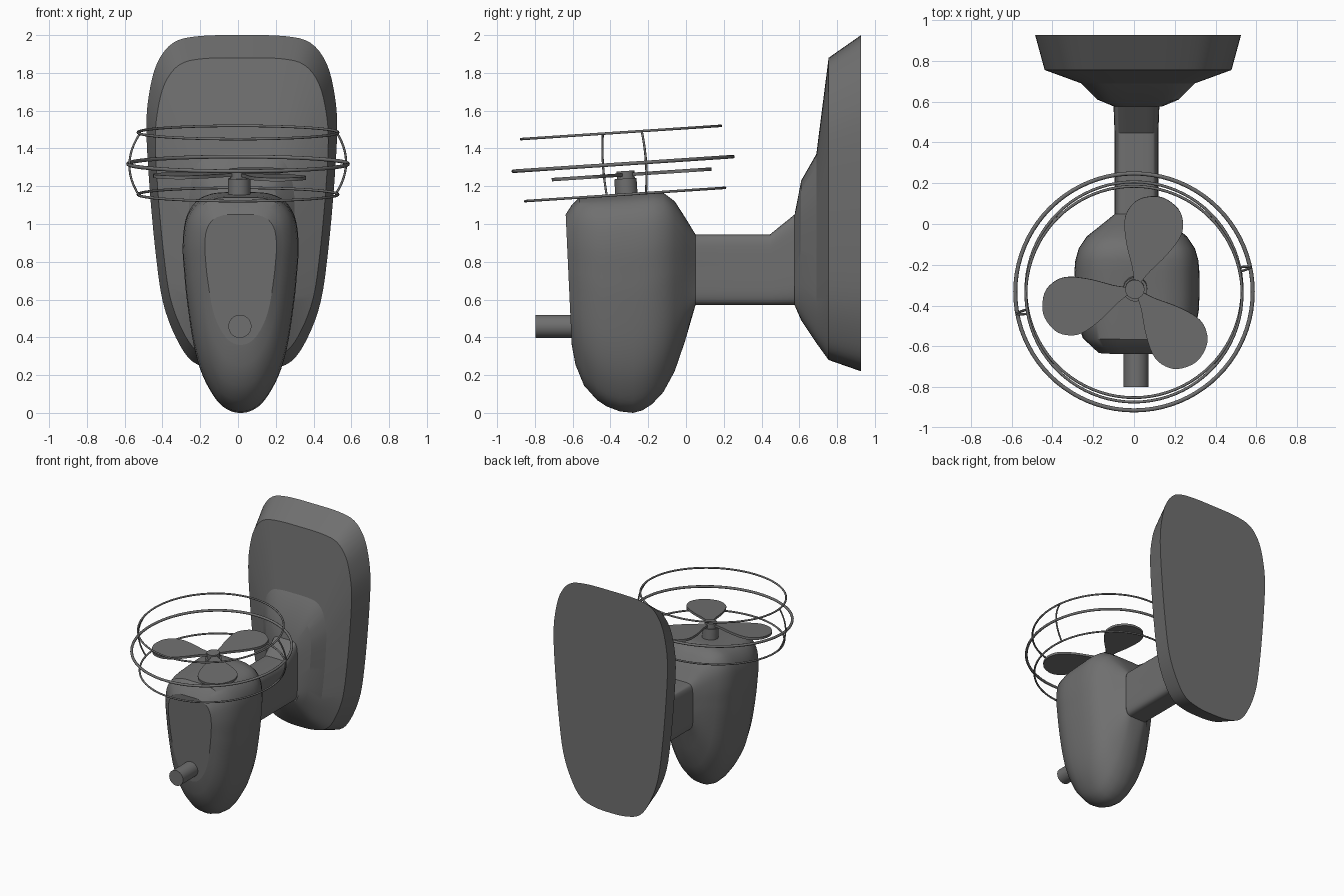
import bpy, bmesh, math
from mathutils import Matrix, Vector

if "Cube" in bpy.data.objects:
    bpy.data.objects.remove(bpy.data.objects["Cube"])

# Half outlines from top centre to bottom centre: x in 0..1, z in 0..1
BODY = [(0, 1), (.3, 1), (.55, .99), (.79, .955), (.95, .88), (1, .76), (.97, .63), (.925, .51),
        (.81, .31), (.655, .17), (.42, .06), (.21, .013), (0, 0)]
PLATE = [(0, 1), (.45, .997), (.72, .977), (.89, .915), (.975, .82), (1, .72), (.97, .56),
         (.91, .37), (.83, .21), (.69, .1), (.52, .03), (.28, .005), (0, 0)]
BLOCK = [(0, 1), (.35, 1), (.62, .995), (.84, .97), (.96, .89), (1, .75), (1, .5), (1, .3), (.97, .14),
         (.86, .045), (.65, .005), (.35, 0), (0, 0)]

GREY = bpy.data.materials.new("dark_grey")
GREY.diffuse_color = (.16, .16, .16, 1)
GREY.use_nodes = True
GREY.node_tree.nodes["Principled BSDF"].inputs["Base Color"].default_value = GREY.diffuse_color


def smooth_points(pts, steps=4):
    """Closed Catmull-Rom curve through 2D points."""
    p = [Vector(q) for q in pts]
    n, out = len(p), []
    for i in range(n):
        a, b, c, d = p[i - 1], p[i], p[(i + 1) % n], p[(i + 2) % n]
        for s in range(steps):
            t = s / steps
            out.append(.5 * (2 * b + (c - a) * t + (2 * a - 5 * b + 4 * c - d) * t ** 2
                             + (3 * b - a - 3 * c + d) * t ** 3))
    return out


def mirrored(half):
    return smooth_points(half + [(-x, z) for x, z in reversed(half[1:-1])])


def smooth(ob, angle=30):
    bpy.ops.object.select_all(action='DESELECT')
    ob.select_set(True)
    bpy.context.view_layer.objects.active = ob
    bpy.ops.object.shade_smooth_by_angle(angle=math.radians(angle))


def finish(bm, name, angle=30):
    bmesh.ops.recalc_face_normals(bm, faces=bm.faces)
    me = bpy.data.meshes.new(name)
    bm.to_mesh(me)
    bm.free()
    me.materials.append(GREY)
    ob = bpy.data.objects.new(name, me)
    bpy.context.collection.objects.link(ob)
    smooth(ob, angle)
    return ob


def loft(name, rings, cx, angle=30):
    """rings: (outline, y at bottom, y at top, half width, z bottom, z top)"""
    bm = bmesh.new()
    loops = []
    for half, y0, y1, w, z0, z1 in rings:
        loops.append([bm.verts.new((cx + w * p.x, y0 + (y1 - y0) * p.y, z0 + (z1 - z0) * p.y))
                      for p in mirrored(half)])
    n = len(loops[0])
    for a, b in zip(loops, loops[1:]):
        for i in range(n):
            j = (i + 1) % n
            bm.faces.new((a[i], a[j], b[j], b[i]))
    bm.faces.new(loops[0])
    bm.faces.new(loops[-1])
    ob = finish(bm, name, angle)
    # keep the rims of the flat end faces sharp
    caps = {k for f in ob.data.polygons if len(f.vertices) > 4 for k in f.edge_keys}
    for e in ob.data.edges:
        if e.key in caps:
            e.use_edge_sharp = True
    return ob


def cylinder(name, r, depth, matrix):
    bm = bmesh.new()
    bmesh.ops.create_cone(bm, cap_ends=True, segments=32, radius1=r, radius2=r,
                          depth=depth, matrix=matrix)
    return finish(bm, name)


# Egg-shaped body with a flat tilted front panel
loft("body", [
    (BODY, -.605, -.637, .19, .36, 1.05),
    (BODY, -.585, -.605, .222, .255, 1.10),
    (BODY, -.54, -.565, .265, .145, 1.14),
    (BODY, -.47, -.47, .296, .067, 1.147),
    (BODY, -.42, -.42, .304, .034, 1.15),
    (BODY, -.35, -.35, .307, .008, 1.155),
    (BODY, -.28, -.28, .307, 0, 1.16),
    (BODY, -.23, -.23, .306, .014, 1.165),
    (BODY, -.18, -.18, .302, .046, 1.168),
    (BODY, -.12, -.12, .285, .11, 1.165),
    (BODY, -.06, -.06, .245, .22, 1.12),
    (BODY, -.005, -.005, .175, .38, 1.035),
    (BLOCK, .05, .05, .107, .57, .945)], .014, 40)

# Arm flaring up into the wall plate
loft("arm", [
    (BLOCK, .04, .04, .107, .572, .945),
    (BLOCK, .445, .445, .107, .572, .945),
    (BLOCK, .575, .575, .112, .572, 1.05),
    (BLOCK, .62, .62, .112, .572, 1.05)], .012)

# Stepped wall plate
loft("wall_plate", [
    (BLOCK, .575, .575, .115, .57, 1.05),
    (PLATE, .61, .61, .2, .49, 1.23),
    (PLATE, .69, .69, .28, .37, 1.37),
    (PLATE, .755, .755, .458, .28, 1.88),
    (PLATE, .927, .927, .505, .22, 2.0)], .02, 20)

# Front knob
cylinder("front_knob", .061, .22,
         Matrix.Translation((.01, -.688, .458)) @ Matrix.Rotation(math.pi / 2, 4, 'X'))

# Slightly tilted frame shared by the fan and cage
FRAME = Matrix.Translation((0, -.333, 1.318)) @ Matrix.Rotation(math.radians(3.8), 4, 'X')


def local(x, y, z):
    return FRAME @ Matrix.Translation((x, y, z))


# Hub and cap
cylinder("hub", .059, .11, local(.006, .007, -.133))
cylinder("hub_cap", .047, .06, local(.004, .01, -.068))

# Three flat teardrop blades
SHAPE = [(.03, .012), (.1, .045), (.2, .102), (.3, .141), (.37, .138), (.435, .095), (.468, 0),
         (.435, -.095), (.37, -.138), (.3, -.141), (.2, -.102), (.1, -.045), (.03, -.012)]
for k, deg in enumerate((74, 195, 310)):
    bm = bmesh.new()
    face = bm.faces.new([bm.verts.new((p.x, p.y, -.009)) for p in smooth_points(SHAPE)])
    top = bmesh.ops.extrude_face_region(bm, geom=[face])["geom"]
    bmesh.ops.translate(bm, vec=(0, 0, .018),
                        verts=[v for v in top if isinstance(v, bmesh.types.BMVert)])
    bm.transform(local(.006, .012, -.058) @ Matrix.Rotation(math.radians(deg), 4, 'Z'))
    finish(bm, f"blade_{k + 1}")

# Cage rings
for name, r, z, t in (("lower", .53, -.162, .007), ("middle", .582, 0, .01), ("upper", .53, .167, .007)):
    bpy.ops.mesh.primitive_torus_add(major_radius=r, minor_radius=t,
                                     major_segments=80, minor_segments=10)
    ob = bpy.context.object
    ob.name = f"cage_ring_{name}"
    ob.matrix_world = local(0, 0, z)
    ob.data.materials.append(GREY)
    smooth(ob, 60)

# Two bowed cage struts
for side, deg in (("left", 190.5), ("right", 12)):
    cu = bpy.data.curves.new(f"cage_strut_{side}", 'CURVE')
    cu.dimensions = '3D'
    cu.bevel_depth = .006
    cu.bevel_resolution = 2
    cu.use_fill_caps = True
    cu.materials.append(GREY)
    sp = cu.splines.new('POLY')
    sp.points.add(12)
    a = math.radians(deg)
    for i, p in enumerate(sp.points):
        t = i / 6 - 1
        r = .585 - .055 * t * t
        p.co = (*(FRAME @ Vector((r * math.cos(a), r * math.sin(a), .165 * t))), 1)
    bpy.context.collection.objects.link(bpy.data.objects.new(cu.name, cu))
